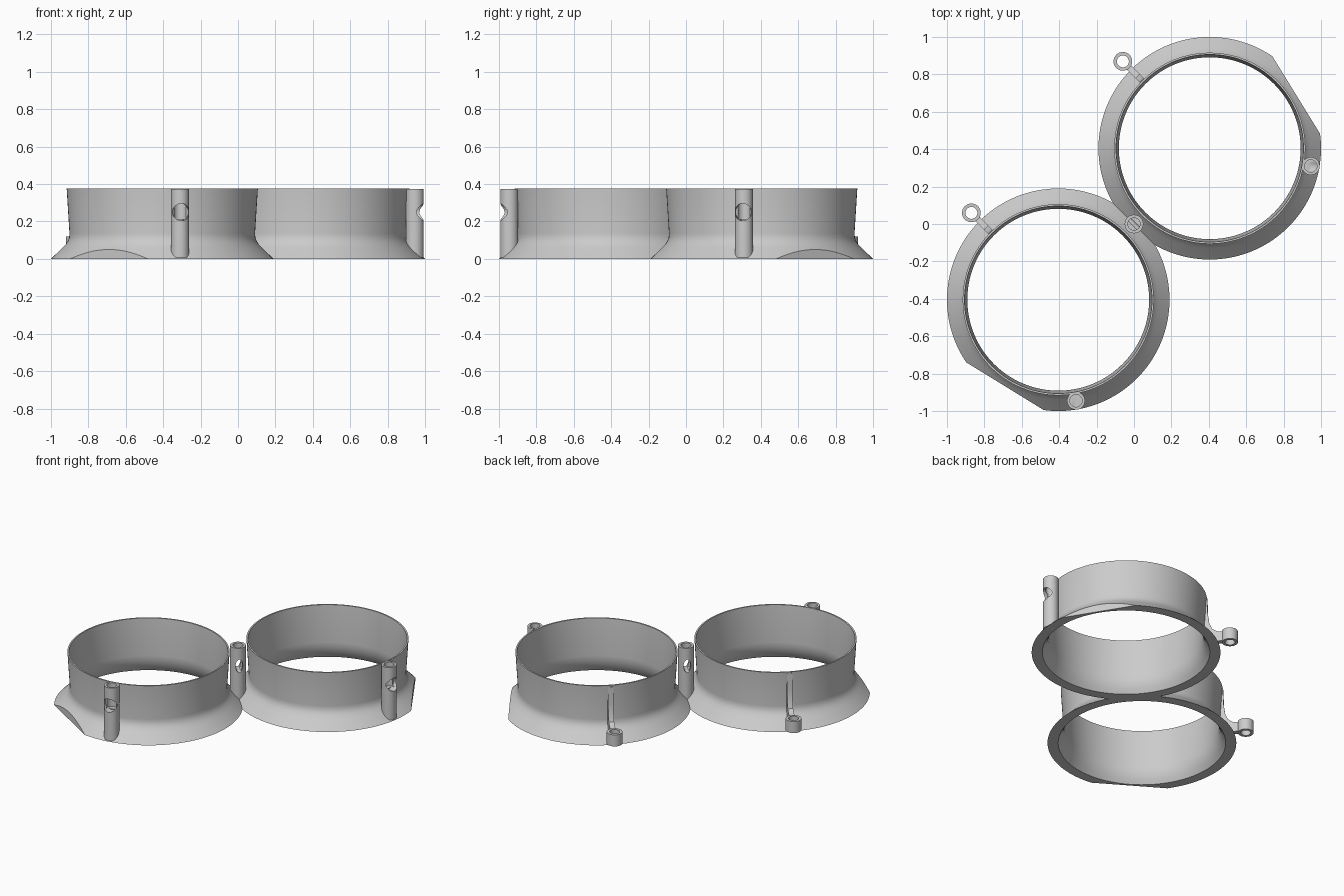
import bpy, bmesh, math
from mathutils import Matrix, Vector

if "Cube" in bpy.data.objects:
    bpy.data.objects.remove(bpy.data.objects["Cube"])

C = 0.405      # ring centre offset in x and y
TOP = 0.375    # overall height

grey = bpy.data.materials.new("light grey")
grey.diffuse_color = (0.6, 0.6, 0.6, 1)
grey.use_nodes = True
grey.node_tree.nodes["Principled BSDF"].inputs["Base Color"].default_value = grey.diffuse_color


def new_object(name, bm):
    bmesh.ops.recalc_face_normals(bm, faces=bm.faces)
    me = bpy.data.meshes.new(name)
    bm.to_mesh(me)
    bm.free()
    ob = bpy.data.objects.new(name, me)
    bpy.context.collection.objects.link(ob)
    me.materials.append(grey)
    return ob


def lathe(name, profile, segs=128):
    """Solid of revolution about z, closed with flat caps."""
    bm = bmesh.new()
    loops = [[bm.verts.new((r * math.cos(2 * math.pi * i / segs),
                            r * math.sin(2 * math.pi * i / segs), z))
              for i in range(segs)] for r, z in profile]
    for a, b in zip(loops, loops[1:]):
        for i in range(segs):
            j = (i + 1) % segs
            bm.faces.new((a[i], a[j], b[j], b[i]))
    bm.faces.new(loops[0][::-1])
    bm.faces.new(loops[-1])
    return new_object(name, bm)


def cylinder(name, x, y, z0, z1, r):
    ob = lathe(name, [(r, z0), (r, z1)], 32)
    ob.data.transform(Matrix.Translation((x, y, 0)))
    return ob


def side_cylinder(name, start, direction, length, rx, rz):
    """Horizontal elliptical cylinder running from start along direction."""
    ob = lathe(name, [(1, 0), (1, length)], 32)
    d = Vector(direction).normalized()
    side = Vector((-d.y, d.x, 0))
    m = Matrix((side * rx, Vector((0, 0, rz)), d)).transposed().to_4x4()
    ob.data.transform(Matrix.Translation(start) @ m)
    return ob


def combine(target, other, operation):
    mod = target.modifiers.new("bool", 'BOOLEAN')
    mod.operation = operation
    mod.solver = 'EXACT'
    mod.object = other
    bpy.context.view_layer.objects.active = target
    bpy.ops.object.modifier_apply(modifier=mod.name)
    bpy.data.objects.remove(other)


def smooth(ob):
    bpy.ops.object.select_all(action='DESELECT')
    ob.select_set(True)
    bpy.context.view_layer.objects.active = ob
    bpy.ops.object.shade_smooth_by_angle(angle=math.radians(30))


# Flared ring body, outer skin
ring = lathe("flared_ring_right", [
    (0.595, 0), (0.535, 0.058), (0.516, 0.078), (0.505, 0.095),
    (0.498, 0.113), (0.496, 0.135), (0.511, TOP)])

# Vertical flat trimmed from the flange
bm = bmesh.new()
bmesh.ops.create_cube(bm, size=1)
flat = new_object("flat_cutter", bm)
flat.data.transform(Matrix.Rotation(math.radians(31.6), 4, 'Z')
                    @ Matrix.Translation((1.043, 0, 0)))
combine(ring, flat, 'DIFFERENCE')

# Vertical screw post on the outside of the wall
px, py = 0.54, -0.095
combine(ring, cylinder("post", px, py, 0.008, TOP - 0.001, 0.048), 'UNION')

# Eyelet with a curved rib running up the wall
d = 0.657 / math.sqrt(2)
bm = bmesh.new()
rib_profile = [(0.49, 0.365), (0.514, 0.365), (0.518, 0.25), (0.527, 0.18),
               (0.545, 0.135), (0.575, 0.115), (0.625, 0.108),
               (0.625, 0.045), (0.49, 0.045)]
face = bm.faces.new([bm.verts.new((r, -0.017, z)) for r, z in rib_profile])
ext = bmesh.ops.extrude_face_region(bm, geom=[face])
bmesh.ops.translate(bm, vec=(0, 0.034, 0),
                    verts=[v for v in ext['geom'] if isinstance(v, bmesh.types.BMVert)])
rib = new_object("rib", bm)
rib.data.transform(Matrix.Rotation(math.radians(135), 4, 'Z'))
combine(ring, rib, 'UNION')
combine(ring, cylinder("eyelet", -d, d, 0.04, 0.12, 0.05), 'UNION')

# Hollow interior, then the bores and the round side opening
combine(ring, lathe("interior", [
    (0.537, -0.01), (0.528, 0.0), (0.508, 0.03), (0.495, 0.06), (0.488, 0.09),
    (0.486, 0.12), (0.501, TOP), (0.502, TOP + 0.02)]), 'DIFFERENCE')
combine(ring, cylinder("eyelet_bore", -d, d, 0.0, 0.2, 0.032), 'DIFFERENCE')
combine(ring, cylinder("post_bore", px, py, 0.21, 0.5, 0.033), 'DIFFERENCE')
combine(ring, side_cylinder("side_opening", (px, py, 0.25), (px, py, 0),
                            0.2, 0.045, 0.046), 'DIFFERENCE')

# Second ring, mirrored across the diagonal
other = ring.copy()
other.data = ring.data.copy()
other.name = "flared_ring_left"
bpy.context.collection.objects.link(other)
ring.data.transform(Matrix.Translation((C, C, 0)))
swap = Matrix(((0, -1, 0, 0), (-1, 0, 0, 0), (0, 0, 1, 0), (0, 0, 0, 1)))
other.data.transform(Matrix.Translation((-C, -C, 0)) @ swap)
other.data.flip_normals()

# Shared post joining the two rings
post = cylinder("middle_post", 0, 0, 0.01, TOP - 0.001, 0.05)
combine(post, cylinder("middle_bore", 0, 0, 0.21, 0.5, 0.033), 'DIFFERENCE')
combine(post, side_cylinder("middle_opening", (-0.2, 0.2, 0.25), (1, -1, 0),
                            0.6, 0.023, 0.046), 'DIFFERENCE')

for ob in (ring, other, post):
    smooth(ob)
